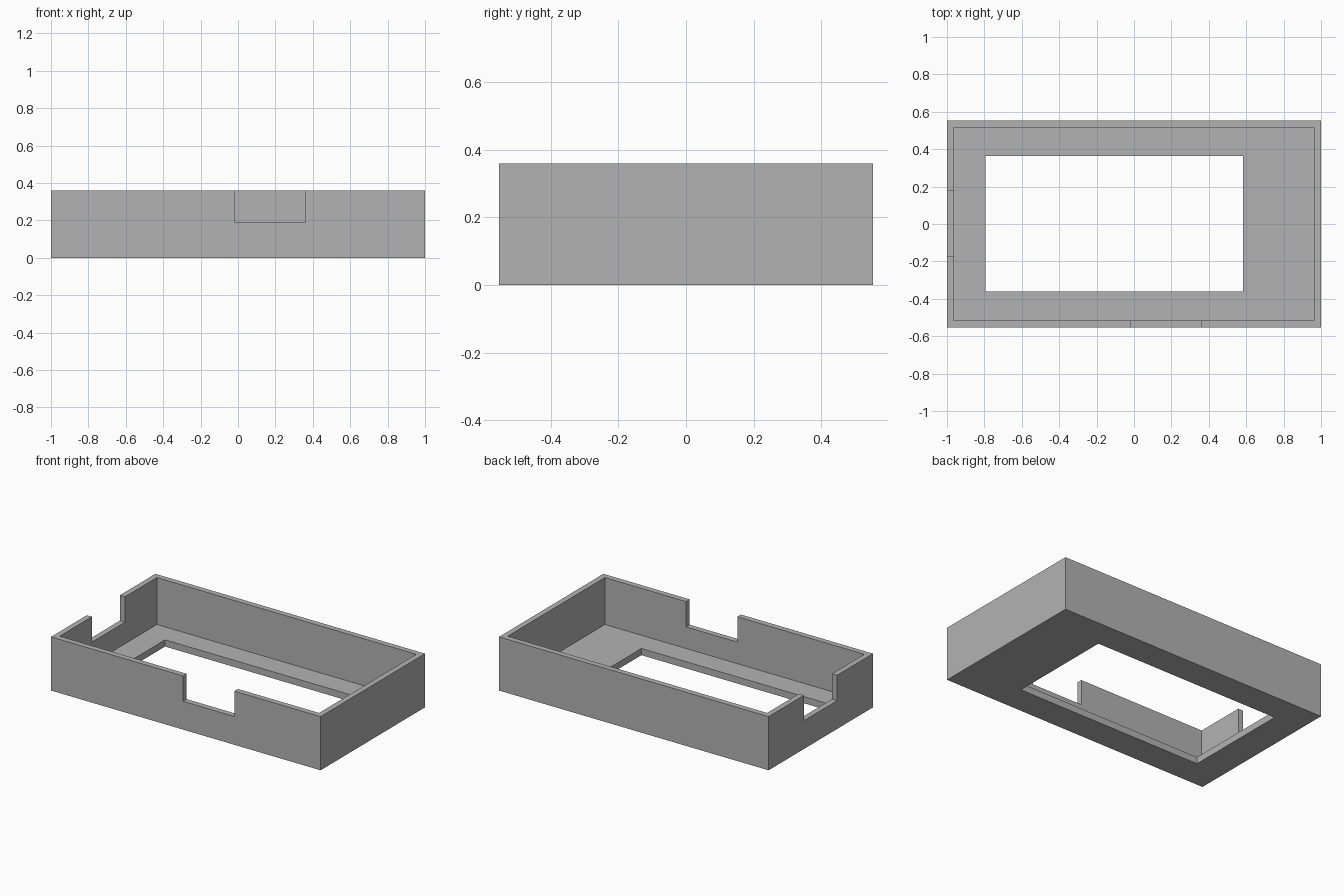
import bpy

default = bpy.data.objects.get("Cube")
if default:
    bpy.data.objects.remove(default, do_unlink=True)

# Overall sizes
HALF_X, HALF_Y, HEIGHT = 1.0, 0.553, 0.36
WALL, FLOOR, NOTCH_Z = 0.038, 0.045, 0.19
ABOVE = HEIGHT + 0.1

grey = bpy.data.materials.new("plain grey")
grey.use_nodes = True
colour = (0.45, 0.45, 0.45, 1)
grey.diffuse_color = colour
grey.node_tree.nodes["Principled BSDF"].inputs["Base Color"].default_value = colour


def block(name, low, high):
    """Box spanning two opposite corners."""
    bpy.ops.mesh.primitive_cube_add(size=1)
    obj = bpy.context.object
    obj.name = name
    for v in obj.data.vertices:
        v.co = [(a + b) / 2 + c * (b - a) for a, b, c in zip(low, high, v.co)]
    obj.data.materials.append(grey)
    return obj


def cut(target, name, low, high):
    """Subtract a box from the target, then discard the cutter."""
    cutter = block(name, low, high)
    cutter.hide_render = True
    mod = target.modifiers.new(name, "BOOLEAN")
    mod.operation = "DIFFERENCE"
    mod.solver = "EXACT"
    mod.object = cutter
    bpy.context.view_layer.objects.active = target
    bpy.ops.object.modifier_apply(modifier=mod.name)
    bpy.data.objects.remove(cutter, do_unlink=True)


# Open tray
tray = block("open_tray", (-HALF_X, -HALF_Y, 0), (HALF_X, HALF_Y, HEIGHT))
cut(tray, "cavity", (WALL - HALF_X, WALL - HALF_Y, FLOOR),
    (HALF_X - WALL, HALF_Y - WALL, ABOVE))

# Window through the floor
cut(tray, "floor_window", (-0.795, -0.36, -0.1), (0.583, 0.363, 0.1))

# Notches in the front wall and right end wall
cut(tray, "front_notch", (-0.02, -HALF_Y - 0.1, NOTCH_Z), (0.36, -HALF_Y + 0.1, ABOVE))
cut(tray, "right_notch", (-HALF_X - 0.1, -0.173, NOTCH_Z), (-HALF_X + 0.1, 0.177, ABOVE))
